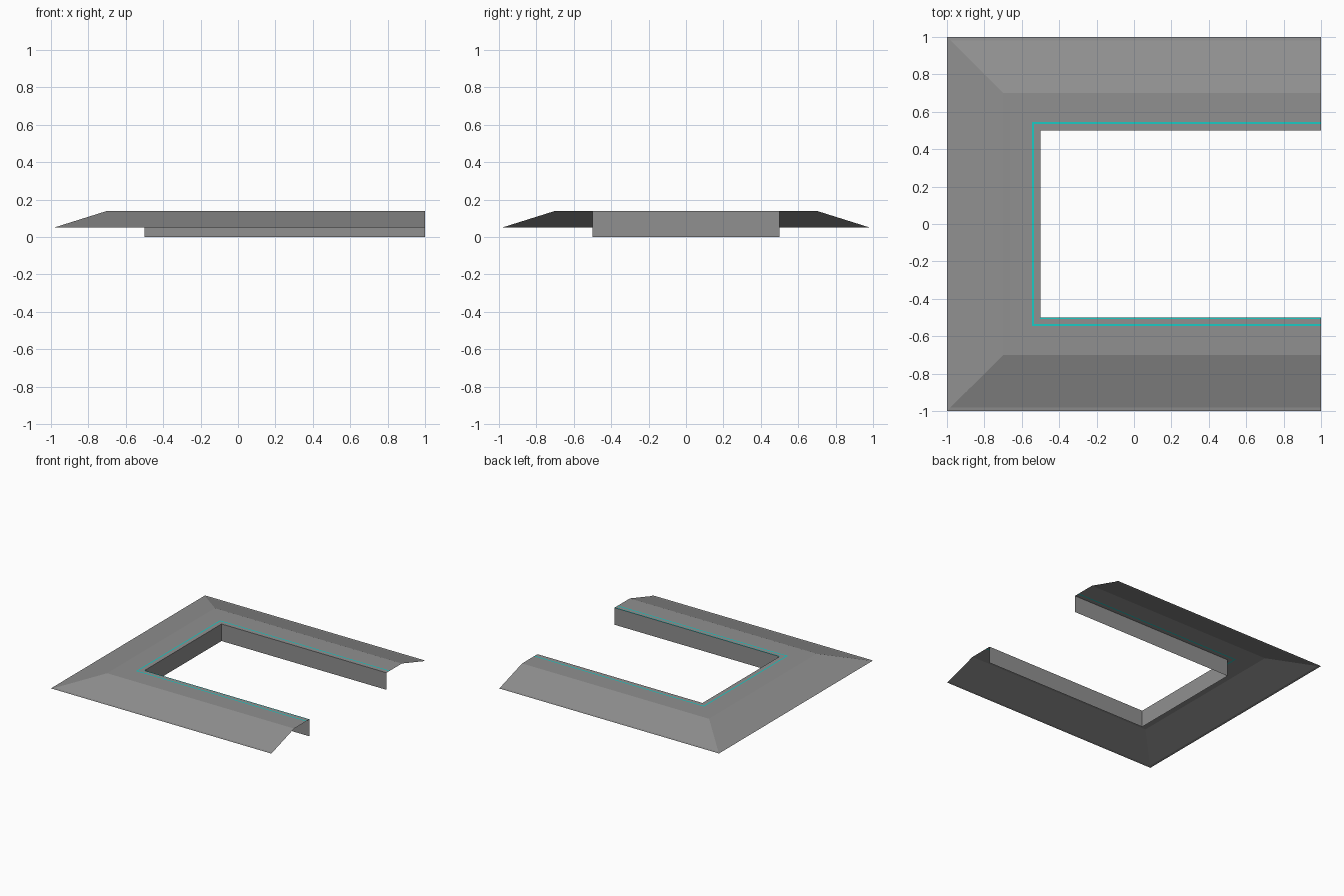
import bpy
import bmesh

cube = bpy.data.objects.get("Cube")
if cube:
    bpy.data.objects.remove(cube, do_unlink=True)


def make_material(name, color):
    mat = bpy.data.materials.new(name)
    mat.use_nodes = True
    mat.diffuse_color = color
    mat.node_tree.nodes["Principled BSDF"].inputs["Base Color"].default_value = color
    return mat


grey = make_material("grey", (0.28, 0.28, 0.28, 1))
teal = make_material("teal", (0.01, 0.6, 0.56, 1))

# Cross-section from outer lip to the foot of the inner wall: (offset, height)
profile = [(1.0, 0.05), (0.98, 0.052), (0.7, 0.14), (0.545, 0.14),
           (0.535, 0.14), (0.508, 0.14), (0.5, 0.14), (0.5, 0.0)]
STRIPE, INNER_EDGE = 3, 5  # profile spans that carry teal lines


def sweep_u(name, section):
    """Sweep the section round a mitred U that is open towards +x."""
    bm = bmesh.new()
    rows = [[bm.verts.new((x, y, z)) for x, y in ((1, -d), (-d, -d), (-d, d), (1, d))]
            for d, z in section]
    for span, (outer, inner) in enumerate(zip(rows, rows[1:])):
        for side in range(3):
            face = bm.faces.new((outer[side], inner[side], inner[side + 1], outer[side + 1]))
            front_edge = span == INNER_EDGE and side == 0
            face.material_index = int(span == STRIPE or front_edge)
    # Sheet faces look upwards and into the opening
    bm.normal_update()
    if sum(f.normal.z for f in bm.faces) < 0:
        bmesh.ops.reverse_faces(bm, faces=bm.faces[:])
    mesh = bpy.data.meshes.new(name)
    bm.to_mesh(mesh)
    bm.free()
    obj = bpy.data.objects.new(name, mesh)
    bpy.context.collection.objects.link(obj)
    mesh.materials.append(grey)
    mesh.materials.append(teal)
    return obj


sweep_u("sloped_surround", profile)
